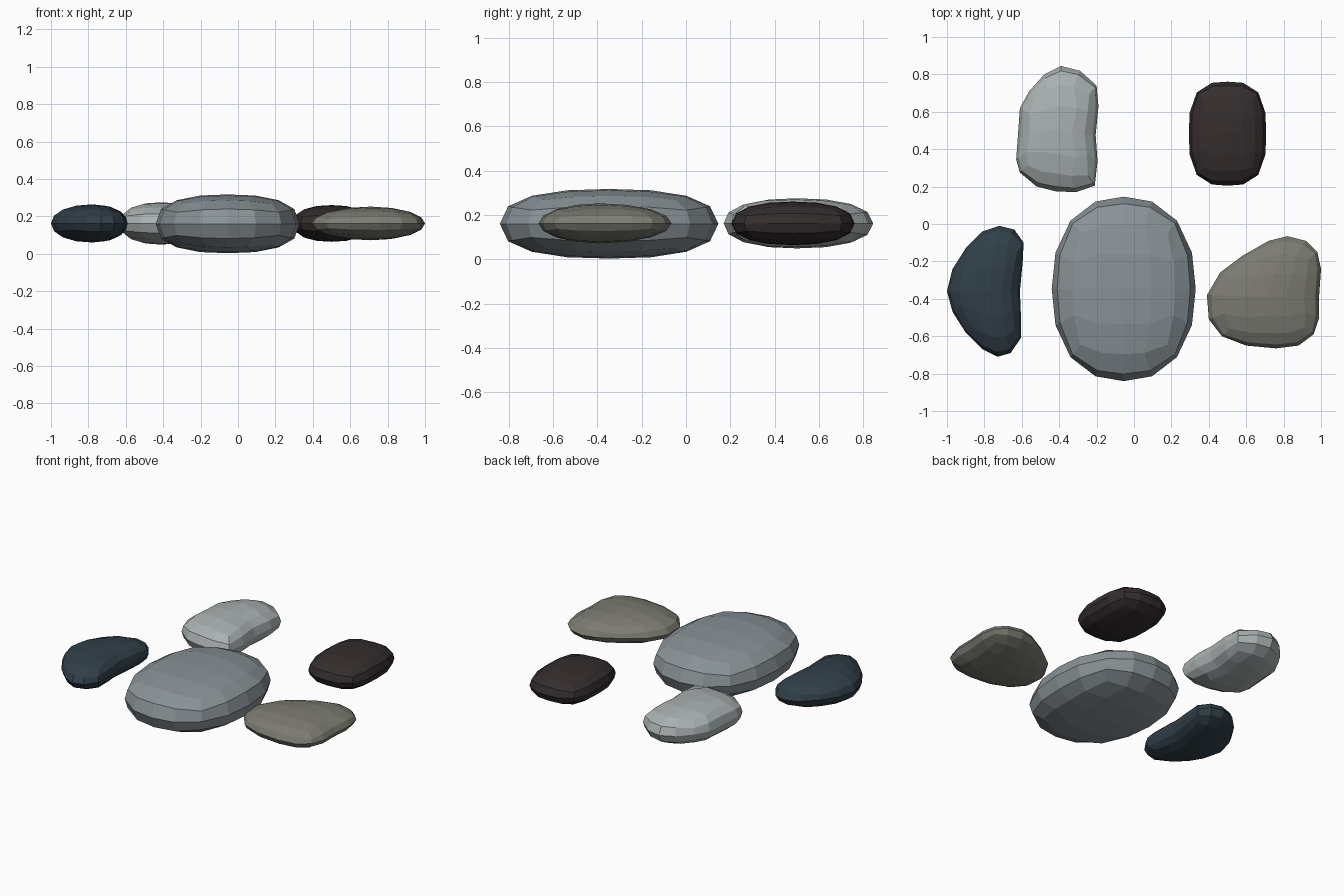
import bpy, bmesh, math
from mathutils import Vector

if "Cube" in bpy.data.objects:
    bpy.data.objects.remove(bpy.data.objects["Cube"])


def rounded(cx, cy, a, b, p):
    """Sixteen points on a superellipse, counter-clockwise from +x."""
    pts = []
    for i in range(16):
        t = i * math.pi / 8
        c, s = math.cos(t), math.sin(t)
        k = (abs(c) ** p + abs(s) ** p) ** (-1 / p)
        pts.append((cx + a * c * k, cy + b * s * k))
    return pts


def stone(name, outline, centre, z0, h, p, color):
    """Gridded cube turned into a pebble that follows a plan outline."""
    bm = bmesh.new()
    bmesh.ops.create_cube(bm, size=2)
    bmesh.ops.subdivide_edges(bm, edges=bm.edges[:], cuts=3, use_grid_fill=True)
    c = Vector(centre)
    for v in bm.verts:
        d = Vector([math.tan(q * math.pi / 4) for q in v.co]).normalized()
        r = min(1.0, math.hypot(d.x, d.y))
        f = (math.atan2(d.y, d.x) / (math.pi / 8)) % 16
        i = int(f)
        edge = Vector(outline[i % 16]).lerp(Vector(outline[(i + 1) % 16]), f - i)
        xy = c + (edge - c) * r
        z = 0 if abs(d.z) < 1e-5 else math.copysign((1 - r ** p) ** (1 / p), d.z)
        v.co = (xy.x, xy.y, z0 + h * z)
    bmesh.ops.recalc_face_normals(bm, faces=bm.faces[:])
    mesh = bpy.data.meshes.new(name)
    bm.to_mesh(mesh)
    bm.free()
    mat = bpy.data.materials.new(name + "_colour")
    mat.diffuse_color = (*color, 1)
    mat.use_nodes = True
    mat.node_tree.nodes["Principled BSDF"].inputs["Base Color"].default_value = mat.diffuse_color
    mesh.materials.append(mat)
    bpy.context.collection.objects.link(bpy.data.objects.new(name, mesh))


# Large central stone
stone("large_stone", rounded(-.055, -.347, .385, .493, 2.3), (-.055, -.347),
      .16, .157, 2.5, (.25, .29, .31))

# Dark rounded-block stone
stone("dark_stone", rounded(.5, .483, .207, .278, 3), (.5, .483),
      .162, .098, 2.3, (.035, .026, .027))

# Pale stone with a slight waist
stone("pale_stone", [
    (-.205, .475), (-.19, .63), (-.2, .74), (-.29, .82), (-.39, .845), (-.48, .8),
    (-.56, .71), (-.61, .62), (-.62, .48), (-.63, .345), (-.61, .275), (-.52, .2),
    (-.42, .175), (-.31, .17), (-.21, .205), (-.195, .335)], (-.41, .5),
    .162, .113, 2.3, (.4, .44, .44))

# Blue half-moon stone
stone("blue_stone", [
    (-.61, -.36), (-.595, -.2), (-.59, -.1), (-.64, -.03), (-.72, -.01), (-.81, -.04),
    (-.9, -.13), (-.97, -.24), (-1, -.36), (-.97, -.47), (-.9, -.58), (-.81, -.67),
    (-.73, -.71), (-.66, -.69), (-.605, -.61), (-.605, -.48)], (-.78, -.36),
    .162, .102, 2.1, (.03, .05, .065))

# Flat olive stone
stone("olive_stone", [
    (.99, -.38), (1, -.24), (.98, -.15), (.92, -.09), (.82, -.065), (.72, -.09),
    (.58, -.17), (.46, -.26), (.39, -.38), (.4, -.51), (.47, -.6), (.6, -.65),
    (.76, -.665), (.88, -.65), (.96, -.59), (.99, -.5)], (.71, -.39),
    .162, .09, 2, (.2, .2, .17))
